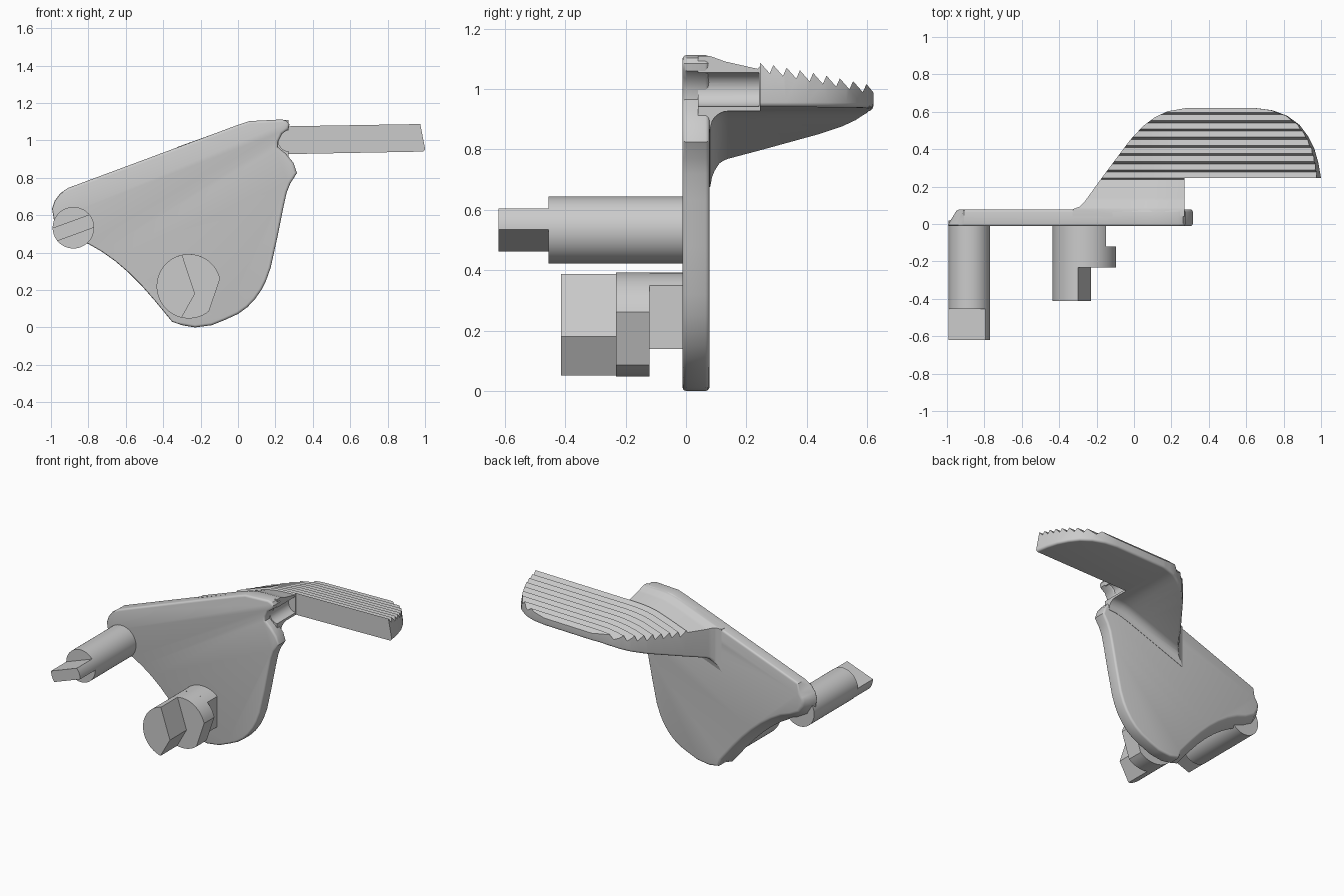
import bpy, bmesh
from math import sin, cos, radians, asin, sqrt, pi, degrees
from mathutils import Vector

if "Cube" in bpy.data.objects:
    bpy.data.objects.remove(bpy.data.objects["Cube"])


def loft(name, ring_a, ring_b, edit=None, angle=32):
    """Solid between two matching rings of 3D points."""
    bm = bmesh.new()
    a = [bm.verts.new(p) for p in ring_a]
    b = [bm.verts.new(p) for p in ring_b]
    n = len(a)
    bm.faces.new(a)
    bm.faces.new(b[::-1])
    for i in range(n):
        j = (i + 1) % n
        bm.faces.new((a[j], a[i], b[i], b[j]))
    bmesh.ops.recalc_face_normals(bm, faces=bm.faces)
    if edit:
        edit(bm, set(a), set(b))
    me = bpy.data.meshes.new(name)
    bm.to_mesh(me)
    bm.free()
    ob = bpy.data.objects.new(name, me)
    bpy.context.collection.objects.link(ob)
    smooth(ob, angle)
    return ob


def activate(ob):
    bpy.ops.object.select_all(action='DESELECT')
    bpy.context.view_layer.objects.active = ob
    ob.select_set(True)


def smooth(ob, angle):
    activate(ob)
    bpy.ops.object.shade_smooth_by_angle(angle=radians(angle))


def boolean(ob, cutter, op):
    activate(ob)
    m = ob.modifiers.new("cut", 'BOOLEAN')
    m.operation, m.object, m.solver = op, cutter, 'EXACT'
    bpy.ops.object.modifier_apply(modifier=m.name)
    bpy.data.objects.remove(cutter)


def slab(name, pts, y0, y1):
    """xz profile extruded along y."""
    return loft(name, [(x, y0, z) for x, z in pts], [(x, y1, z) for x, z in pts])


def arc(cx, cz, r, a0, a1, n=32):
    return [(cx + r * cos(radians(a0 + (a1 - a0) * i / n)),
             cz + r * sin(radians(a0 + (a1 - a0) * i / n))) for i in range(n + 1)]


# plate: front outline, with the concave lower left edge chamfered at the back
right = [(-.3, .012), (-.23, .0), (-.14, .012), (-.07, .04), (0, .072), (.05, .108), (.09, .15),
         (.125, .2), (.15, .25), (.175, .32), (.21, .48), (.24, .63), (.26, .72), (.28, .77),
         (.315, .825), (.297, .88), (.255, .93), (.213, .965), (.215, .995), (.235, 1.035),
         (.27, 1.06), (.275, 1.085), (.262, 1.103), (.235, 1.112), (.06, 1.103), (0, 1.083)]
left = [(-.91, .745), (-.955, .72), (-.985, .68), (-1, .635), (-.99, .575), (-.95, .51),
        (-.87, .465), (-.8, .44), (-.73, .4), (-.66, .35), (-.59, .29), (-.52, .22),
        (-.45, .14), (-.355, .025)]
outline = right + left
back = []
for i, p in enumerate(outline):
    q = Vector(p)
    if i > len(right):
        t = Vector(outline[(i + 1) % len(outline)]) - Vector(outline[i - 1])
        q += Vector((-t.y, t.x)).normalized() * .055
    back.append((q.x, q.y))


def round_rims(bm, a, b):
    rims = [e for e in bm.edges if set(e.verts) <= a or set(e.verts) <= b]
    bmesh.ops.bevel(bm, geom=rims, offset=.014, segments=3, profile=.5,
                    affect='EDGES', clamp_overlap=True)


loft("plate", [(x, -.012, z) for x, z in outline], [(x, .078, z) for x, z in back], round_rims)

# thumb shelf: plan outline, made flat first
plan = [(-.33, .04), (-.325, .08), (-.29, .093), (-.265, .118), (-.17, .25), (-.02, .45), (.05, .525),
        (.11, .57), (.18, .603), (.28, .62), (.65, .62), (.74, .608), (.82, .578), (.885, .53),
        (.93, .47), (.965, .4), (.985, .33), (1, .245), (.27, .245), (.27, .04)]


def round_underside(bm, a, b):
    rim = [e for e in bm.edges if set(e.verts) <= a
           and (e.verts[0].co + e.verts[1].co).y > .2
           and not all(abs(v.co.y - .245) < .001 or v.co.x == .27 for v in e.verts)
           and not all(abs(v.co.x - .27) < .001 for v in e.verts)]
    bmesh.ops.bevel(bm, geom=rim, offset=.042, segments=4, profile=.5,
                    affect='EDGES', clamp_overlap=True)


shelf = loft("thumb_shelf", [(x, y, 0) for x, y in plan], [(x, y, .3) for x, y in plan],
             round_underside)

# saw-tooth grip on top of the shelf
top = [(0, -.1), (0, .18), (.08, .18), (.13, .162), (.237, .138)]
for i in range(9):
    y, h = .245 + .044 * i, .147 - .0085 * i
    top += [(y, h), (y + .032, h - .036)]
top += [(.66, .035), (.66, -.1)]
teeth = loft("teeth_cutter", [(-.6, y, z) for y, z in top], [(1.3, y, z) for y, z in top])
boolean(shelf, teeth, 'INTERSECT')

# bend the shelf along the sloping plate edge and fillet it into the plate
bm = bmesh.new()
bm.from_mesh(shelf.data)
cuts = [((x, 0, 0), (1, 0, 0)) for x in (-.02, .02, .06, .1, .14, .18, .22, .26)]
cuts += [((0, y, 0), (0, 1, 0)) for y in (.08, .086, .095, .11, .125, .14)]
for co, no in cuts:
    bmesh.ops.bisect_plane(bm, geom=bm.verts[:] + bm.edges[:] + bm.faces[:],
                           plane_co=co, plane_no=no, dist=1e-5)


def ramp(x, z_at_0, limit, soft=.02):
    d = limit - (z_at_0 + .37 * x)
    return limit - (d + sqrt(d * d + soft * soft)) / 2 if d > -.08 else limit


for v in bm.verts:
    x, y, z = v.co
    low, high = ramp(x, .856, .93), ramp(x, 1.085, 1.11)
    nz = low + z * (high - low) / .18 + .014 * max(0, x - .26)
    if y < .14 and z < .08:
        d = min(.06, .14 - y)
        nz -= (.06 - sqrt(max(0, .0036 - d * d))) * (1 - z / .08)
    if x > .27:
        v.co.x -= .2 * max(0, z - .02) * (x - .27) / .73
    v.co.z = nz
bmesh.ops.triangulate(bm, faces=[f for f in bm.faces if len(f.verts) > 4])
bm.to_mesh(shelf.data)
bm.free()
notch = slab("notch_cutter", arc(.272, .998, .056, 0, 348, 29), -.1, .242)
boolean(shelf, notch, 'DIFFERENCE')
smooth(shelf, 28)

# pivot pin with a flat tongue on its end
px, pz, pr = -.88, .533, .111
slab("pivot_pin", arc(px, pz, pr, 0, 352.5, 47), -.455, .02)
half = degrees(asin(.037 / pr))
slab("pin_tongue", arc(px, pz, pr, 20 - half, 20 + half, 8)
     + arc(px, pz, pr, 200 - half, 200 + half, 8), -.62, -.455)

# cam: neck, flange and half-moon tip share one circle
cx, cz, cr = -.263, .22, .172
slab("cam_neck", arc(cx, cz, cr, 49, 208) + [(-.15, .14)], -.125, .02)
slab("cam_flange", arc(cx, cz, cr, 14, 309, 44), -.232, -.12)
slab("cam_tip", arc(cx, cz, cr, 102, 257) + [(-.23, .18)], -.413, -.23)
